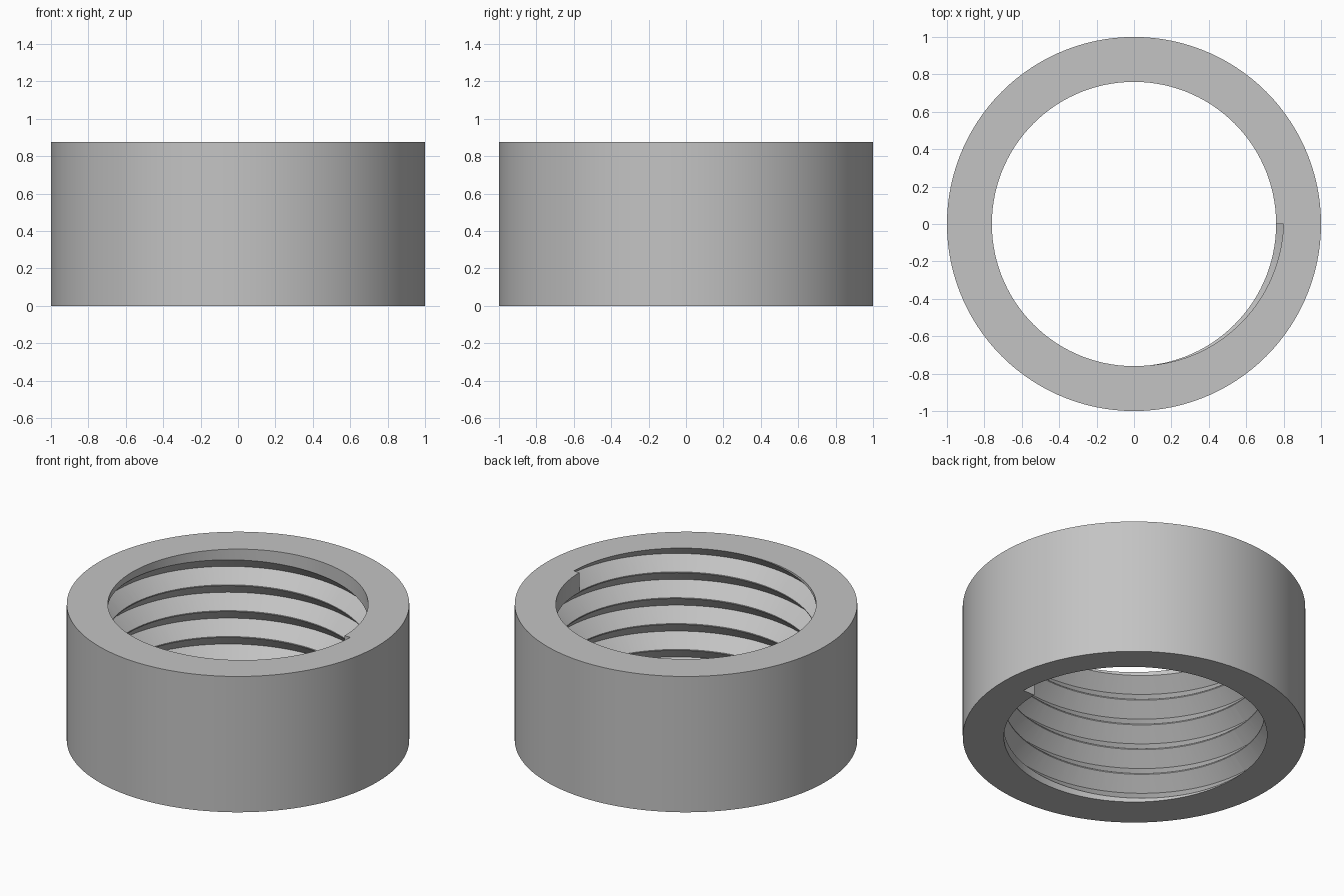
import bpy, bmesh, math
from mathutils import Vector

if "Cube" in bpy.data.objects:
    bpy.data.objects.remove(bpy.data.objects["Cube"], do_unlink=True)

SEGMENTS = 120
HEIGHT = 0.875
OUTER, BORE, ROOT = 1.0, 0.76, 0.842
PITCH, TURNS = 1 / 6, 5

steel = bpy.data.materials.new("grey_steel")
steel.use_nodes = True
steel.diffuse_color = (0.55, 0.55, 0.55, 1)
steel.node_tree.nodes["Principled BSDF"].inputs["Base Color"].default_value = steel.diffuse_color


def sweep(name, profile, steps, rise=0.0, closed=False):
    """Turn an (r, z) loop about the z axis, climbing by rise per step."""
    bm = bmesh.new()
    rings = []
    for i in range(steps if closed else steps + 1):
        a = math.tau * (i % SEGMENTS) / SEGMENTS
        rings.append([bm.verts.new(Vector((r * math.cos(a), r * math.sin(a), z + i * rise)))
                      for r, z in profile])
    pairs = list(zip(rings, rings[1:]))
    if closed:
        pairs.append((rings[-1], rings[0]))
    else:
        bm.faces.new(rings[0])
        bm.faces.new(rings[-1])
    n = len(profile)
    for a, b in pairs:
        for k in range(n):
            m = (k + 1) % n
            bm.faces.new((a[k], a[m], b[m], b[k]))
    bmesh.ops.recalc_face_normals(bm, faces=bm.faces)
    mesh = bpy.data.meshes.new(name)
    bm.to_mesh(mesh)
    bm.free()
    mesh.materials.append(steel)
    obj = bpy.data.objects.new(name, mesh)
    bpy.context.collection.objects.link(obj)
    return obj


# Plain ring body
ring = sweep("threaded_ring",
             [(BORE, 0), (OUTER, 0), (OUTER, HEIGHT), (BORE, HEIGHT)],
             SEGMENTS, closed=True)

# Helical V-shaped cutter for the internal thread
half = PITCH / 2 - 0.001
cutter = sweep("thread_cutter",
               [(BORE - 0.002, -half), (ROOT, 0), (BORE - 0.002, half)],
               SEGMENTS * TURNS, rise=PITCH / SEGMENTS)
cutter.hide_render = True

# Cut the thread and drop the cutter
cut = ring.modifiers.new("thread", "BOOLEAN")
cut.operation = "DIFFERENCE"
cut.solver = "EXACT"
cut.object = cutter
bpy.ops.object.select_all(action="DESELECT")
ring.select_set(True)
bpy.context.view_layer.objects.active = ring
bpy.ops.object.modifier_apply(modifier=cut.name)
bpy.data.objects.remove(cutter, do_unlink=True)
bpy.ops.object.shade_smooth_by_angle(angle=math.radians(30))
